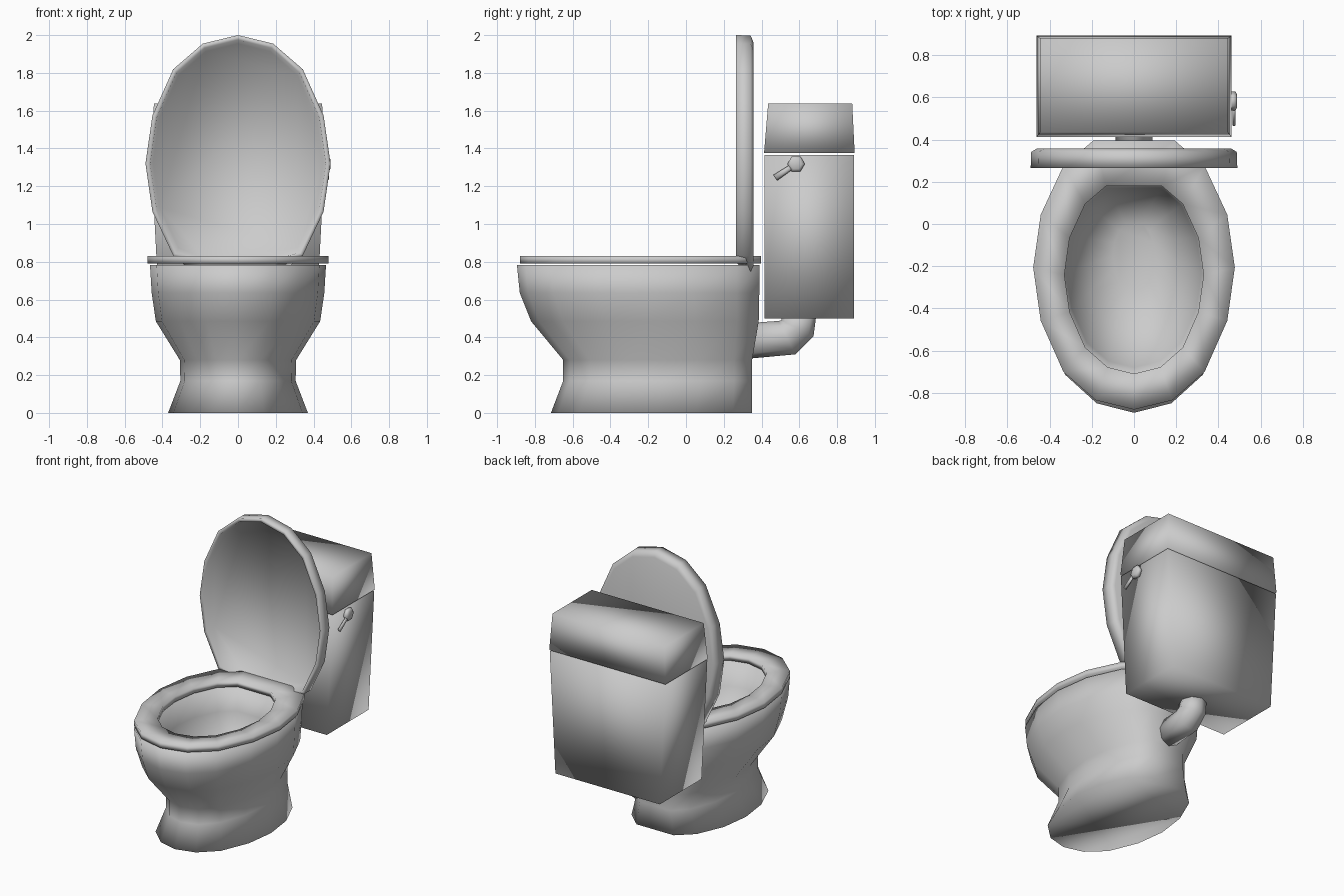
import bpy, bmesh
from math import cos, sin, pi
from mathutils import Vector

if "Cube" in bpy.data.objects:
    bpy.data.objects.remove(bpy.data.objects["Cube"])

# Half egg outline: (half-width fraction, fraction from nose to flat back)
EGG = [(0, 0), (.38, .035), (.70, .14), (.925, .33), (1, .527),
       (.925, .724), (.70, .905), (.40, 1)]
FULL = EGG + [(-x, t) for x, t in reversed(EGG[1:])]


def egg(hw, front, back, z):
    """Horizontal egg-shaped ring."""
    return [(x * hw, front + t * (back - front), z) for x, t in FULL]


def upright_egg(hw, top, bottom, y, floor=0):
    """Vertical egg-shaped ring, cut off at the given height."""
    return [(x * hw, y, max(floor, top + t * (bottom - top))) for x, t in FULL]


def rect(hw, front, back, z):
    return [(-hw, front, z), (hw, front, z), (hw, back, z), (-hw, back, z)]


def loft(name, rings, wrap=False):
    """Skin a list of equal rings into a closed, smooth-shaded solid."""
    bm = bmesh.new()
    loops = [[bm.verts.new(p) for p in r] for r in rings]
    n = len(loops[0])
    pairs = list(zip(loops, loops[1:]))
    if wrap:
        pairs.append((loops[-1], loops[0]))
    else:
        bm.faces.new(loops[0])
        bm.faces.new(loops[-1])
    for a, b in pairs:
        for i in range(n):
            j = (i + 1) % n
            bm.faces.new((a[i], a[j], b[j], b[i]))
    bmesh.ops.recalc_face_normals(bm, faces=bm.faces)
    for f in bm.faces:
        f.smooth = True
    me = bpy.data.meshes.new(name)
    bm.to_mesh(me)
    bm.free()
    ob = bpy.data.objects.new(name, me)
    bpy.context.collection.objects.link(ob)
    return ob


# Bowl and pedestal: up the outside, over the rim, down the inside
loft("bowl", [egg(*r) for r in [
    (.37, -.715, .35, 0), (.305, -.65, .35, .17), (.308, -.65, .35, .28),
    (.435, -.82, .385, .485), (.457, -.88, .388, .635), (.466, -.895, .39, .783),
    (.35, -.73, .19, .783), (.32, -.68, .17, .62), (.22, -.52, .10, .45),
    (.10, -.32, 0, .39)]])

# Seat ring
loft("seat", [egg(*r) for r in [
    (.478, -.88, .397, .79), (.478, -.88, .397, .83),
    (.33, -.71, .18, .83), (.33, -.71, .18, .79)]], wrap=True)

# Raised lid: shallow dish opening to the front
loft("lid", [upright_egg(*r) for r in [
    (.46, 1.96, .75, .358), (.487, 1.998, .71, .342),
    (.49, 2.0, .71, .265, .80), (.465, 1.975, .73, .265, .81),
    (.45, 1.955, .76, .325, .82)]])

# Tank and its cover
loft("tank", [rect(.415, .415, .89, .5), rect(.46, .415, .89, 1.365)])
loft("tank_cover", [rect(.462, .413, .893, 1.375), rect(.445, .435, .88, 1.637)])

# Elbow pipe: each ring spans a lower/outer and an upper/inner point in the y-z plane
pipe = []
for y0, z0, y1, z1 in [(.33, .287, .33, .475), (.58, .31, .49, .487),
                       (.675, .405, .505, .49), (.69, .52, .505, .52)]:
    c = Vector((0, (y0 + y1) / 2, (z0 + z1) / 2))
    d = Vector((0, y1, z1)) - c
    pipe.append([c + d * cos(k * pi / 4) + Vector((.088 * sin(k * pi / 4), 0, 0))
                 for k in range(8)])
loft("pipe", pipe)

# Flush knob on the right side of the tank
loft("flush_knob", [[(x, .583 + r * cos(k * pi / 3), 1.318 + r * sin(k * pi / 3))
                     for k in range(6)]
                    for x, r in [(.445, .03), (.462, .046), (.48, .046), (.489, .03)]])

# Flush lever
start, end = Vector((.474, .57, 1.31)), Vector((.474, .473, 1.245))
side = (end - start).cross(Vector((1, 0, 0))).normalized()
loft("flush_lever", [[p + side * r * cos(k * pi / 3) + Vector((.009 * sin(k * pi / 3), 0, 0))
                      for k in range(6)] for p, r in [(start, .014), (end, .018)]])
